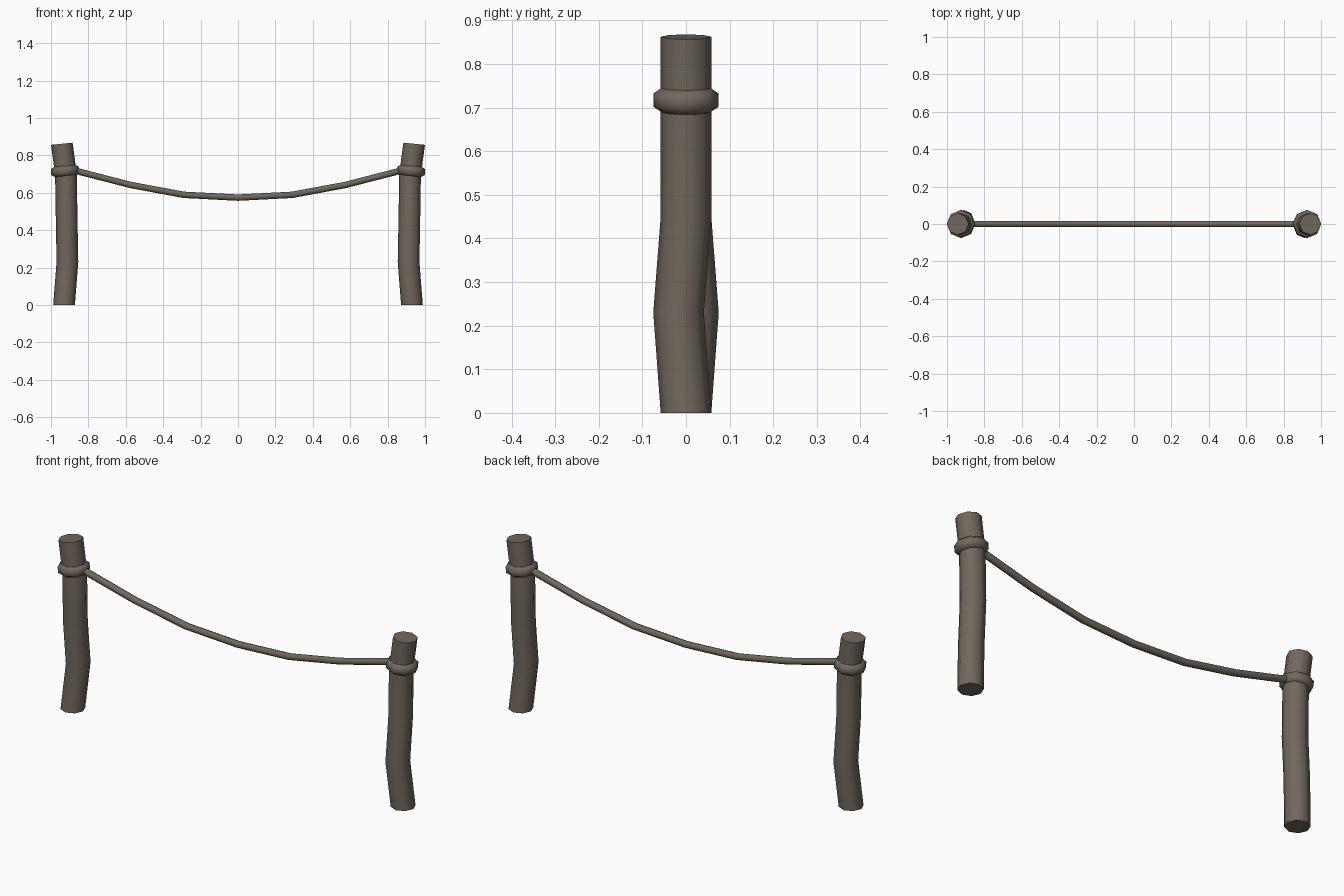
import bpy, bmesh, math
from mathutils import Vector

cube = bpy.data.objects.get("Cube")
if cube:
    bpy.data.objects.remove(cube, do_unlink=True)

wood = bpy.data.materials.new("weathered_brown")
wood.use_nodes = True
colour = (0.165, 0.138, 0.11, 1)
wood.diffuse_color = colour
wood.node_tree.nodes["Principled BSDF"].inputs["Base Color"].default_value = colour


def tube(name, rings, sides):
    """Skin a tube over rings of (centre, radius, tilt about y) and cap it."""
    bm = bmesh.new()
    loops = []
    for centre, radius, tilt in rings:
        side = Vector((math.cos(tilt), 0, math.sin(tilt)))
        loop = []
        for i in range(sides):
            a = math.tau * i / sides
            offset = side * math.cos(a) + Vector((0, math.sin(a), 0))
            loop.append(bm.verts.new(Vector(centre) + offset * radius))
        loops.append(loop)
    for low, high in zip(loops, loops[1:]):
        for i in range(sides):
            j = (i + 1) % sides
            bm.faces.new((low[i], low[j], high[j], high[i]))
    bm.faces.new(loops[0][::-1])
    bm.faces.new(loops[-1])
    bmesh.ops.recalc_face_normals(bm, faces=bm.faces)
    mesh = bpy.data.meshes.new(name)
    bm.to_mesh(mesh)
    bm.free()
    mesh.materials.append(wood)
    ob = bpy.data.objects.new(name, mesh)
    bpy.context.collection.objects.link(ob)
    bpy.ops.object.select_all(action='DESELECT')
    ob.select_set(True)
    bpy.context.view_layer.objects.active = ob
    bpy.ops.object.shade_smooth_by_angle(angle=math.radians(60))
    return ob


# Crooked post: bows sideways low down, leans outward above the collar
post_rings = [
    ((-0.93, 0, 0), 0.058, 0),
    ((-0.912, 0.017, 0.23), 0.058, 0),
    ((-0.916, 0, 0.45), 0.058, 0),
    ((-0.92, 0, 0.70), 0.058, 0.05),
    ((-0.942, 0, 0.862), 0.058, 0.1),
]

# Rope knot wrapped around the post, tilted with it
lean = 0.1
collar_rings = []
for up, radius in ((-0.029, 0.056), (-0.016, 0.075), (0.014, 0.075), (0.027, 0.056)):
    collar_rings.append(((-0.925 - up * lean, 0, 0.718 + up), radius, lean))

# The second post is the first one turned half way round
for side, turn in (("right", 0), ("left", math.pi)):
    for part, rings in (("post", post_rings), ("collar", collar_rings)):
        tube(f"{side}_{part}", rings, 8).rotation_euler.z = turn

# Sagging rope, each ring square to its path
half = [(0, 0.574), (0.29, 0.589), (0.575, 0.642), (0.87, 0.718)]
path = [(-x, z) for x, z in half[:0:-1]] + half
rope_rings = []
for i, (x, z) in enumerate(path):
    x0, z0 = path[max(i - 1, 0)]
    x1, z1 = path[min(i + 1, len(path) - 1)]
    slope = math.atan2(z1 - z0, x1 - x0)
    rope_rings.append(((x, 0, z), 0.017, slope - math.pi / 2))
tube("sagging_rope", rope_rings, 8)
